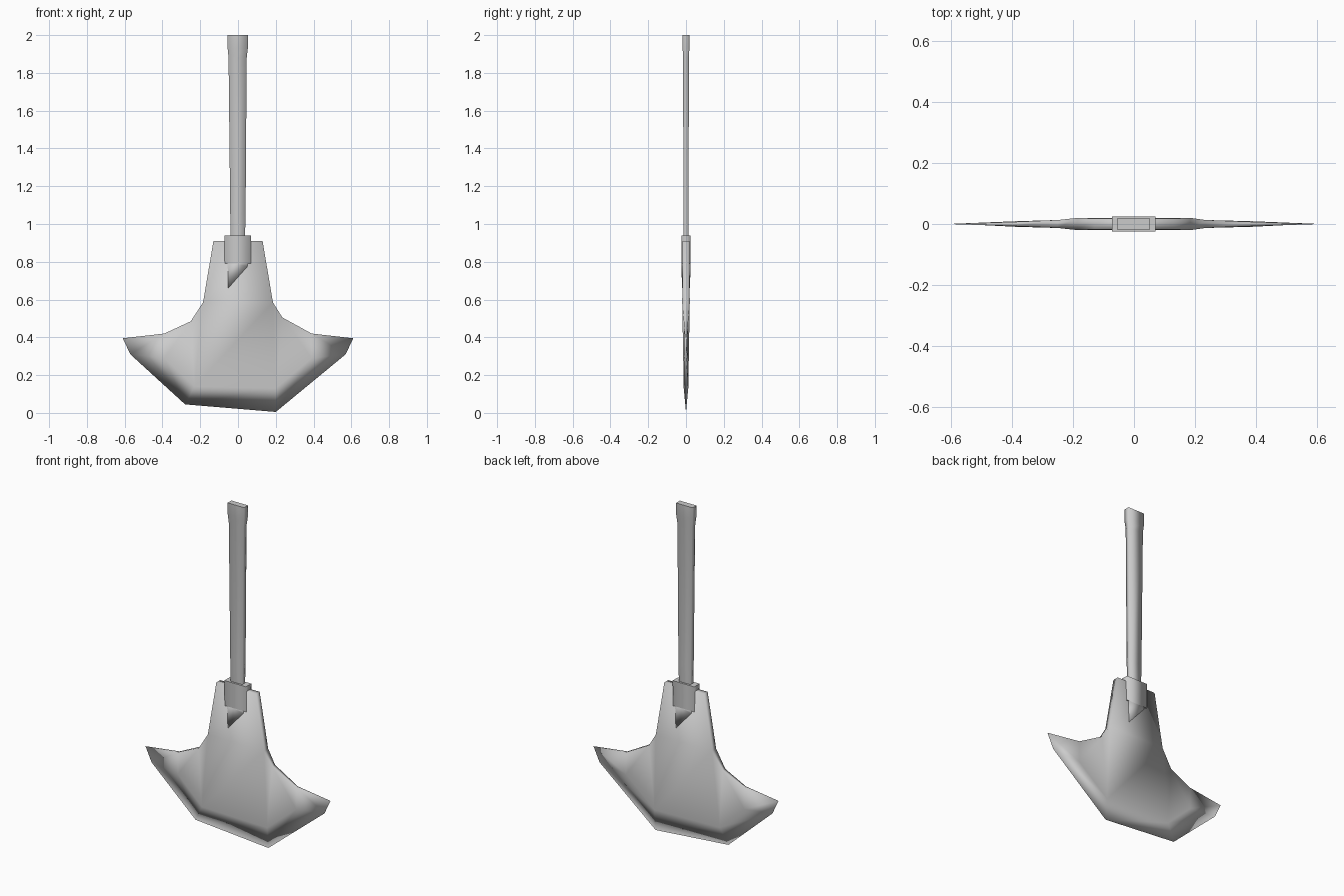
import bpy, bmesh

if "Cube" in bpy.data.objects:
    bpy.data.objects.remove(bpy.data.objects["Cube"], do_unlink=True)

GREY = (0.6, 0.6, 0.6, 1)
grey = bpy.data.materials.new("plain grey")
grey.use_nodes = True
grey.diffuse_color = GREY
grey.node_tree.nodes["Principled BSDF"].inputs["Base Color"].default_value = GREY


def finish(name, bm, sharp=()):
    """Weld, orient and smooth a mesh, keeping the listed edges hard."""
    bmesh.ops.remove_doubles(bm, verts=bm.verts, dist=0.0005)
    bmesh.ops.recalc_face_normals(bm, faces=bm.faces)
    for f in bm.faces:
        f.smooth = True
    for e in sharp:
        if e.is_valid:
            e.smooth = False
    me = bpy.data.meshes.new(name)
    bm.to_mesh(me)
    bm.free()
    me.materials.append(grey)
    ob = bpy.data.objects.new(name, me)
    bpy.context.collection.objects.link(ob)
    return ob


def plates(bm, points, faces, rim):
    """Front and back skins from (x, z, half thickness), walled along the rim."""
    front = [bm.verts.new((x, -t, z)) for x, z, t in points]
    back = [bm.verts.new((x, t, z)) for x, z, t in points]
    for f in faces:
        bm.faces.new([front[i] for i in f])
        bm.faces.new([back[i] for i in reversed(f)])
    for a, b in zip(rim, rim[1:] + rim[:1]):
        if points[a][2] or points[b][2]:
            bm.faces.new((front[a], back[a], back[b], front[b]))


def loft(name, sections):
    """Tapered bar from (z, left x, right x, half depth) sections."""
    bm = bmesh.new()
    rings = [[bm.verts.new(p) for p in ((l, -d, z), (r, -d, z), (r, d, z), (l, d, z))]
             for z, l, r, d in sections]
    for lo, hi in zip(rings, rings[1:]):
        for i in range(4):
            j = (i + 1) % 4
            bm.faces.new((lo[i], lo[j], hi[j], hi[i]))
    caps = [bm.faces.new(rings[0]), bm.faces.new(rings[-1])]
    return finish(name, bm, [e for c in caps for e in c.edges])


# Blade: neck, flat middle, bevelled cutting edge and two swept wings
right = [(0.13, 0.91, 0.018), (0.185, 0.585, 0.02), (0.235, 0.505, 0.013),
         (0.39, 0.42, 0.007), (0.61, 0.395, 0), (0.57, 0.31, 0),
         (0.2, 0.005, 0), (0.2, 0.13, 0.012), (0.39, 0.29, 0.009)]
left = [(-x, z, t) for x, z, t in right]
left[2], left[6], left[7] = (-0.25, 0.485, 0.013), (-0.28, 0.045, 0), (-0.23, 0.14, 0.012)
n = len(right)
wing = [(1, 2, 8, 7), (2, 3, 8), (3, 4, 5, 8), (8, 5, 6, 7)]
middle = [(0, 1, n + 1, n), (1, 7, n + 7, n + 1), (7, 6, n + 6, n + 7)]
faces = middle + wing + [tuple(n + i for i in f) for f in wing]
rim = list(range(7)) + [n + i for i in reversed(range(7))]
bm = bmesh.new()
plates(bm, right + left, faces, rim)
finish("blade", bm)

# Handle, flared at the top
loft("handle", [(0.8, -0.036, 0.034, 0.013), (1.05, -0.041, 0.04, 0.014),
                (1.88, -0.05, 0.046, 0.015), (1.93, -0.055, 0.052, 0.018),
                (2.0, -0.056, 0.053, 0.018)])

# Collar gripping the handle
loft("collar", [(0.79, -0.07, 0.07, 0.024), (0.94, -0.072, 0.07, 0.025)])

# Pointed tongue under the collar, one on each face
for name, s in (("front_tongue", 1), ("back_tongue", -1)):
    bm = bmesh.new()
    outline = [(-0.055, 0.8), (-0.052, 0.66), (0.05, 0.775), (0.05, 0.8)]
    lower = [bm.verts.new((s * x, -s * (0.021 if i == 1 else 0.024), z))
             for i, (x, z) in enumerate(outline)]
    inner = [bm.verts.new((s * x, -s * 0.01, z)) for x, z in outline]
    bm.faces.new(lower)
    bm.faces.new(inner[::-1])
    for i in range(4):
        j = (i + 1) % 4
        bm.faces.new((lower[i], lower[j], inner[j], inner[i]))
    finish(name, bm)
